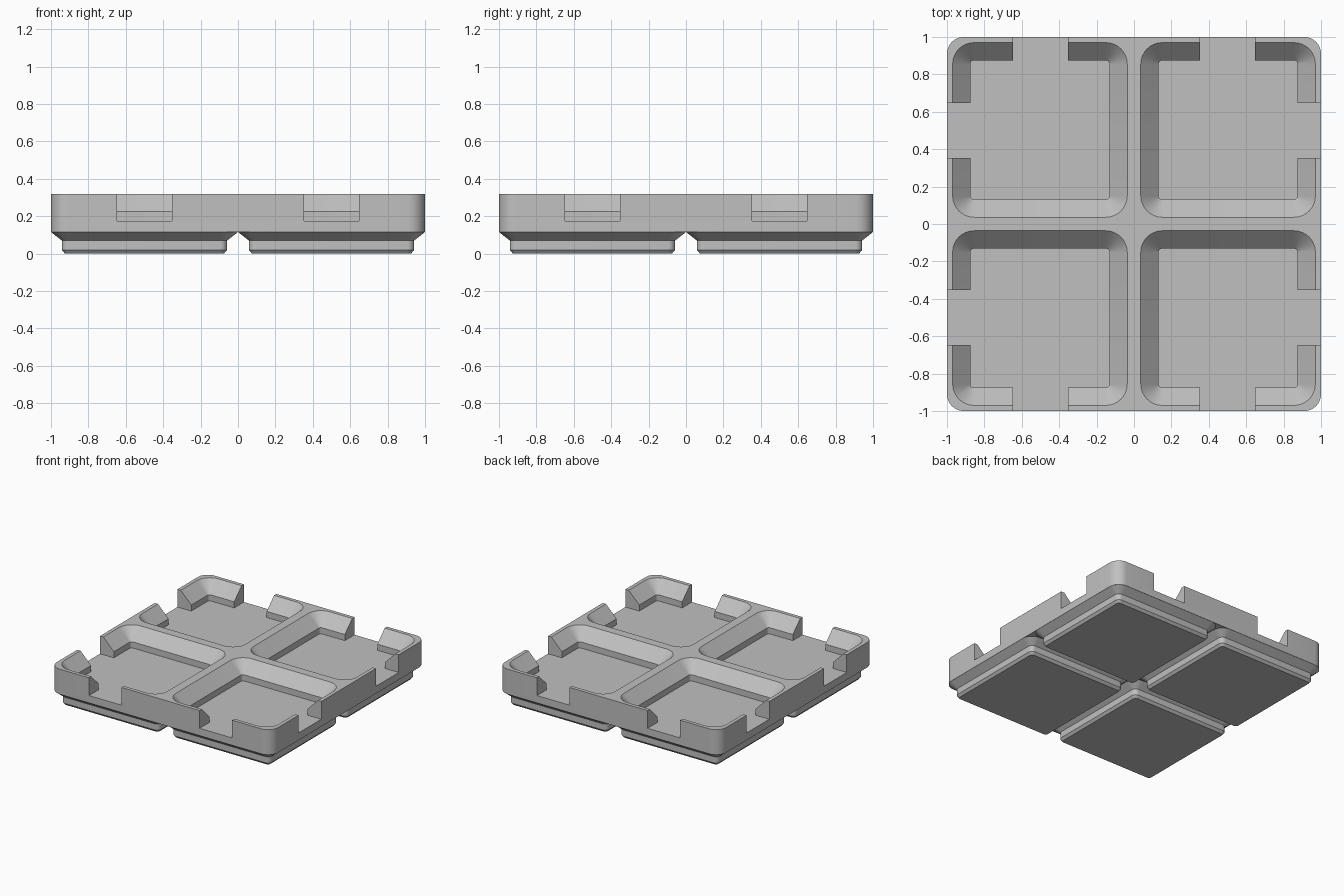
import bpy, bmesh, math

if "Cube" in bpy.data.objects:
    bpy.data.objects.remove(bpy.data.objects["Cube"])

grey = bpy.data.materials.new("plain grey")
grey.diffuse_color = (0.53, 0.53, 0.53, 1)
grey.use_nodes = True
grey.node_tree.nodes["Principled BSDF"].inputs["Base Color"].default_value = grey.diffuse_color


def outline(half, radius, seg=8):
    """Points of a rounded square, counter-clockwise."""
    pts = []
    for i, (sx, sy) in enumerate([(1, 1), (-1, 1), (-1, -1), (1, -1)]):
        for k in range(seg + 1):
            a = math.pi / 2 * (i + k / seg)
            pts.append((sx * (half - radius) + radius * math.cos(a),
                        sy * (half - radius) + radius * math.sin(a)))
    return pts


def loft(name, levels, cx=0, cy=0):
    """Closed solid through rounded squares given as (z, half, radius)."""
    bm = bmesh.new()
    rings = [[bm.verts.new((x + cx, y + cy, z)) for x, y in outline(h, r)]
             for z, h, r in levels]
    n = len(rings[0])
    for a, b in zip(rings, rings[1:]):
        for i in range(n):
            j = (i + 1) % n
            bm.faces.new((a[i], a[j], b[j], b[i]))
    bm.faces.new(rings[0][::-1])
    bm.faces.new(rings[-1])
    return finish(name, bm)


def box(name, lo, hi):
    bm = bmesh.new()
    bmesh.ops.create_cube(bm, size=1)
    for v in bm.verts:
        v.co = [lo[i] if v.co[i] < 0 else hi[i] for i in range(3)]
    return finish(name, bm)


def finish(name, bm):
    mesh = bpy.data.meshes.new(name)
    bm.to_mesh(mesh)
    bm.free()
    mesh.materials.append(grey)
    ob = bpy.data.objects.new(name, mesh)
    bpy.context.collection.objects.link(ob)
    return ob


def combine(target, tool, operation):
    mod = target.modifiers.new("combine", 'BOOLEAN')
    mod.operation, mod.solver, mod.object = operation, 'EXACT', tool
    bpy.context.view_layer.objects.active = target
    bpy.ops.object.modifier_apply(modifier=mod.name)
    bpy.data.objects.remove(tool)


FLOOR, TOP, UNDER = 0.175, 0.32, 0.115
tray = loft("tray", [(UNDER, 1, 0.09), (TOP, 1, 0.09)])
quarters = [(sx, sy) for sx in (-1, 1) for sy in (-1, 1)]

# Stepped feet, running a little way into the tray
for sx, sy in quarters:
    foot = loft("foot", [(0, 0.425, 0.02), (0.02, 0.442, 0.037), (0.07, 0.442, 0.037),
                         (UNDER, 0.499, 0.09), (0.15, 0.46, 0.06)], sx * 0.5, sy * 0.5)
    combine(tray, foot, 'UNION')

# Pockets with a short upright wall and a sloped rim
for sx, sy in quarters:
    pocket = loft("pocket_cutter", [(FLOOR, 0.372, 0.02), (0.225, 0.372, 0.02),
                                    (TOP, 0.467, 0.115), (0.4, 0.467, 0.115)],
                  sx * 0.503, sy * 0.503)
    combine(tray, pocket, 'DIFFERENCE')

# Notches through the outer walls, two on each side
for side in (-1, 1):
    for c in (-0.5, 0.5):
        a, b = sorted((side * 0.8, side * 1.1))
        combine(tray, box("notch_cutter", (c - 0.147, a, FLOOR), (c + 0.147, b, 0.5)), 'DIFFERENCE')
        combine(tray, box("notch_cutter", (a, c - 0.147, FLOOR), (b, c + 0.147, 0.5)), 'DIFFERENCE')

# Smooth the rounded corners, keep the edges crisp
bpy.ops.object.select_all(action='DESELECT')
tray.select_set(True)
bpy.context.view_layer.objects.active = tray
bpy.ops.object.shade_smooth_by_angle(angle=math.radians(25))
